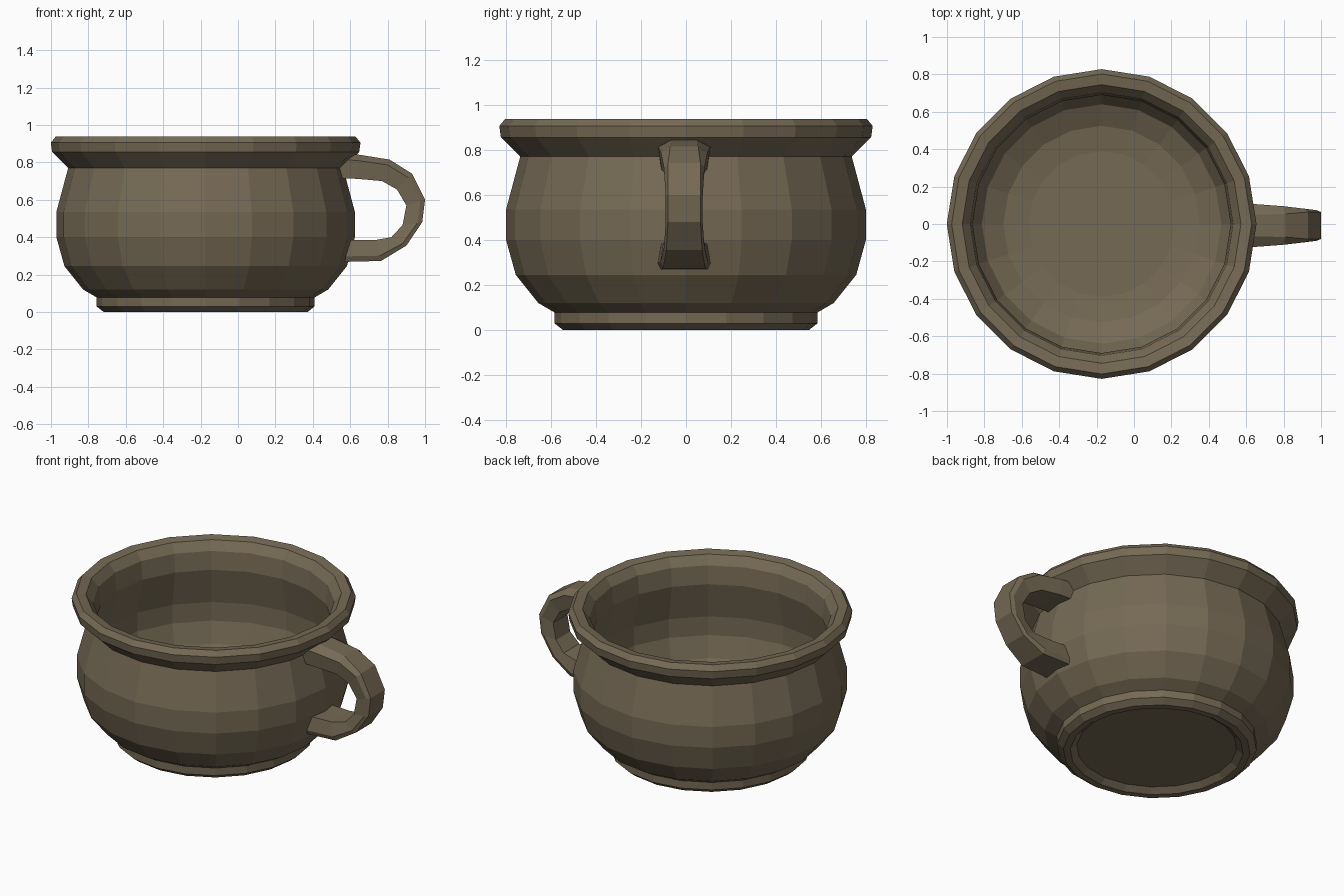
import bpy
import bmesh
from math import sin, cos, pi

cube = bpy.data.objects.get("Cube")
if cube:
    bpy.data.objects.remove(cube)

# Single clay colour
clay = bpy.data.materials.new("brown_clay")
clay.use_nodes = True
colour = (0.18, 0.143, 0.09, 1)
clay.diffuse_color = colour
bsdf = clay.node_tree.nodes["Principled BSDF"]
bsdf.inputs["Base Color"].default_value = colour
bsdf.inputs["Roughness"].default_value = 0.9

SIDES = 20
CENTRE_X = -0.173
HANDLE_Y = -0.008


def finish(bm, name):
    bmesh.ops.recalc_face_normals(bm, faces=bm.faces)
    mesh = bpy.data.meshes.new(name)
    bm.to_mesh(mesh)
    bm.free()
    mesh.materials.append(clay)
    obj = bpy.data.objects.new(name, mesh)
    bpy.context.collection.objects.link(obj)
    return obj


def skin(name, rings):
    """Bridge equal rings of points and cap both ends."""
    bm = bmesh.new()
    loops = [[bm.verts.new(p) for p in ring] for ring in rings]
    n = len(loops[0])
    for a, b in zip(loops, loops[1:]):
        for i in range(n):
            j = (i + 1) % n
            bm.faces.new((a[i], a[j], b[j], b[i]))
    bm.faces.new(loops[0])
    bm.faces.new(loops[-1])
    return finish(bm, name)


def circle(r, z):
    return [(CENTRE_X + r * cos(2 * pi * i / SIDES),
             r * sin(2 * pi * i / SIDES), z) for i in range(SIDES)]


# Pot: recessed base, foot, belly, flared rim, inner wall and floor
foot = [(0.467, 0.03), (0.505, 0), (0.545, 0), (0.583, 0.03), (0.583, 0.078)]
belly = [(0.655, 0.12), (0.755, 0.245), (0.798, 0.40), (0.798, 0.535), (0.735, 0.77)]
rim = [(0.821, 0.855), (0.828, 0.905), (0.802, 0.937), (0.745, 0.928), (0.703, 0.875)]
inside = [(0.69, 0.76), (0.74, 0.53), (0.74, 0.41), (0.70, 0.28),
          (0.64, 0.185), (0.525, 0.125), (0.39, 0.105)]
skin("pot", [circle(r, z) for r, z in foot + belly + rim + inside])

# Handle: outer and inner edge in side profile, half width, outer flat share
stations = [
    ((0.54, 0.85), (0.53, 0.715), 0.117, 0.5),
    ((0.64, 0.842), (0.64, 0.712), 0.115, 0.5),
    ((0.81, 0.815), (0.77, 0.70), 0.103, 0.6),
    ((0.93, 0.74), (0.85, 0.655), 0.09, 0.8),
    ((1.00, 0.60), (0.90, 0.57), 0.082, 0.88),
    ((0.985, 0.48), (0.88, 0.465), 0.082, 0.88),
    ((0.90, 0.355), (0.82, 0.40), 0.09, 0.88),
    ((0.765, 0.273), (0.735, 0.385), 0.106, 0.88),
    ((0.57, 0.268), (0.57, 0.385), 0.117, 0.88),
]


def handle_ring(outer, inner, width, flat):
    half = [(flat, 0), (1, 0.25), (0.88, 1)]
    section = half + [(-w, d) for w, d in reversed(half)]
    return [(outer[0] + (inner[0] - outer[0]) * d, HANDLE_Y + width * w,
             outer[1] + (inner[1] - outer[1]) * d) for w, d in section]


skin("handle", [handle_ring(*s) for s in stations])
